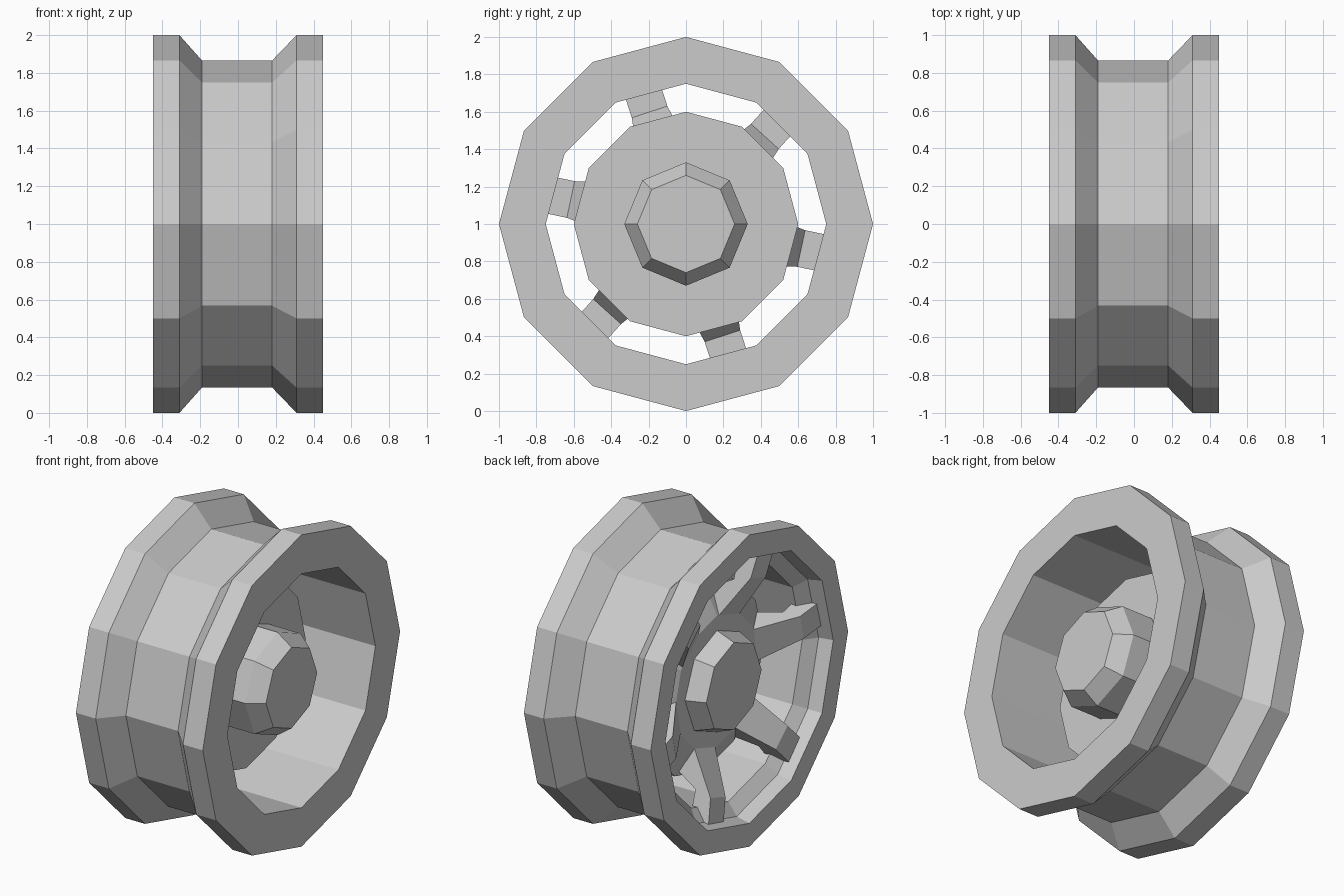
import bpy
from math import cos, sin, pi, radians

if "Cube" in bpy.data.objects:
    bpy.data.objects.remove(bpy.data.objects["Cube"])


def make_object(name, verts, faces):
    mesh = bpy.data.meshes.new(name)
    mesh.from_pydata(verts, [], faces)
    mesh.update()
    obj = bpy.data.objects.new(name, mesh)
    bpy.context.collection.objects.link(obj)
    obj.location.z = 1
    return obj


def lathe_x(name, profile, sides, closed):
    """Spin (x, radius) points around the x axis; cap the ends of an open profile."""
    n = len(profile)
    verts = [(x, r * cos(2 * pi * s / sides), r * sin(2 * pi * s / sides))
             for x, r in profile for s in range(sides)]
    faces = []
    for i in range(n if closed else n - 1):
        j = (i + 1) % n
        for s in range(sides):
            t = (s + 1) % sides
            faces.append((i * sides + s, j * sides + s, j * sides + t, i * sides + t))
    if not closed:
        faces.append(tuple(range(sides)))
        faces.append(tuple((n - 1) * sides + s for s in reversed(range(sides))))
    return make_object(name, verts, faces)


# Rim: outer channel, thick front lip, recessed back lip
lathe_x("rim", [(0.45, 0.75), (0.45, 1), (0.31, 1), (0.18, 0.865), (-0.19, 0.865),
                (-0.31, 1), (-0.45, 1), (-0.45, 0.85), (-0.36, 0.83),
                (-0.30, 0.75)], 12, True)

# Dished centre plate with a chamfered back
lathe_x("centre_plate", [(0.06, 0.6), (-0.13, 0.6), (-0.22, 0.42)], 12, False)

# Eight-sided hub caps at both ends
lathe_x("front_hub", [(0.38, 0.26), (0.28, 0.33), (0.0, 0.33)], 8, False)
lathe_x("back_hub", [(-0.18, 0.34), (-0.34, 0.28)], 8, False)

# Six bent spokes: side profile (radius, x, half width) swept across the width
SPOKE = [(0.40, -0.10, 0.125), (0.54, -0.12, 0.115), (0.63, -0.27, 0.10),
         (0.79, -0.27, 0.10), (0.82, -0.39, 0.08), (0.66, -0.37, 0.08),
         (0.40, -0.22, 0.11)]
for k in range(6):
    a = radians(48 + 60 * k)
    n = len(SPOKE)
    verts = [(x, r * cos(a) - side * w * sin(a), r * sin(a) + side * w * cos(a))
             for side in (-1, 1) for r, x, w in SPOKE]
    faces = [tuple(range(n)), tuple(reversed(range(n, 2 * n)))]
    faces += [(i, i + n, (i + 1) % n + n, (i + 1) % n) for i in range(n)]
    make_object(f"spoke_{k + 1}", verts, faces)
